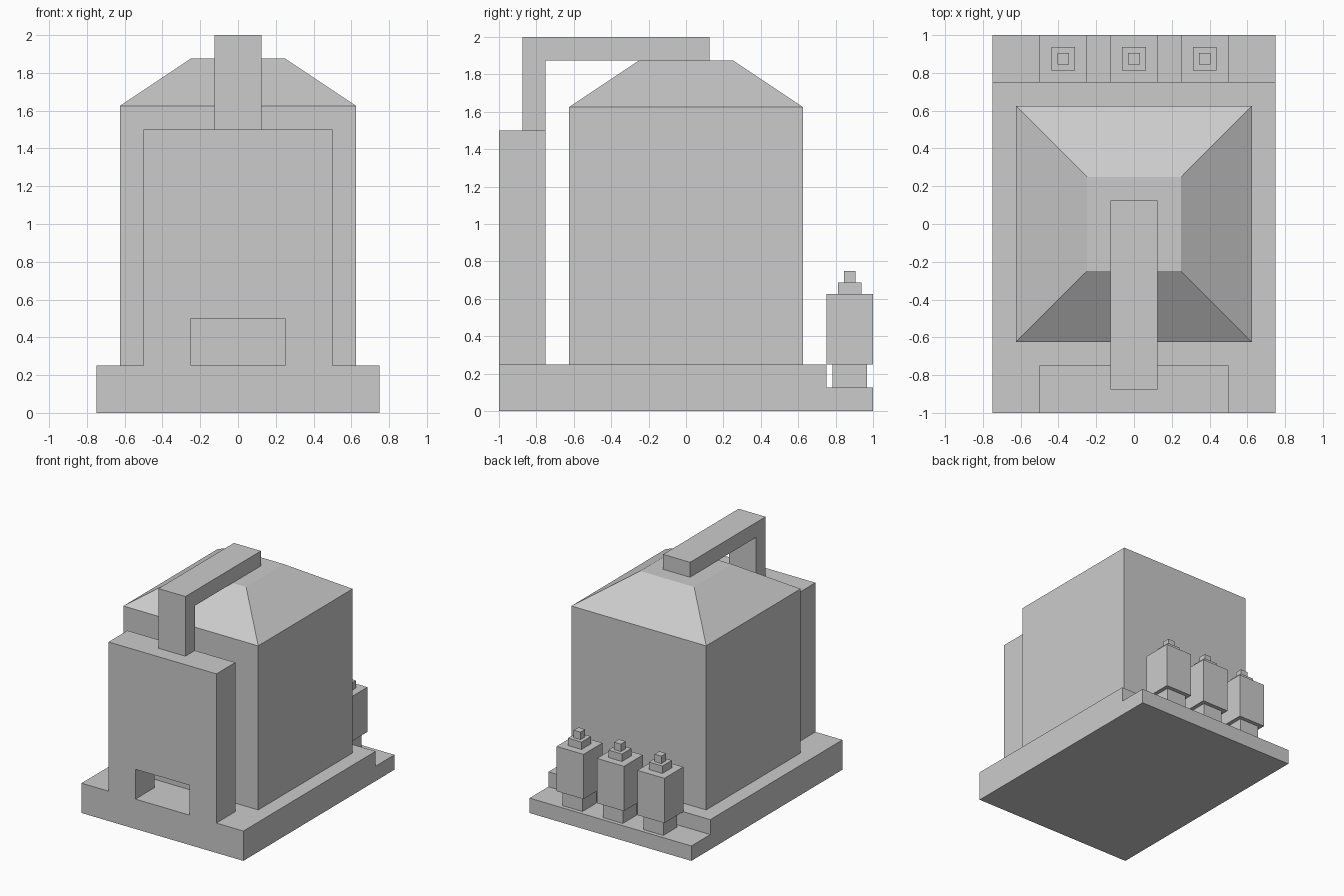
import bpy
import bmesh
from mathutils import Vector

if "Cube" in bpy.data.objects:
    bpy.data.objects.remove(bpy.data.objects["Cube"])


def finish(name, bm):
    bmesh.ops.recalc_face_normals(bm, faces=bm.faces[:])
    mesh = bpy.data.meshes.new(name)
    bm.to_mesh(mesh)
    bm.free()
    obj = bpy.data.objects.new(name, mesh)
    bpy.context.collection.objects.link(obj)
    return obj


def prism(name, points, direction):
    """Extrude a closed outline of 3D points along a direction."""
    bm = bmesh.new()
    face = bm.faces.new([bm.verts.new(p) for p in points])
    out = bmesh.ops.extrude_face_region(bm, geom=[face], use_keep_orig=True)
    verts = [g for g in out["geom"] if isinstance(g, bmesh.types.BMVert)]
    bmesh.ops.translate(bm, verts=verts, vec=Vector(direction))
    return finish(name, bm)


def block(name, x, y, z0, z1, half, top=None):
    """Square block centred on x, y; 'top' gives a tapered upper half-width."""
    bm = bmesh.new()
    bmesh.ops.create_cube(bm, size=2)
    for v in bm.verts:
        up = v.co.z > 0
        h = top if up and top is not None else half
        v.co = (x + v.co.x * h, y + v.co.y * h, z1 if up else z0)
    return finish(name, bm)


# Stepped base, side profile extruded across the width
base = [(-1, 0), (1, 0), (1, 0.125), (0.75, 0.125), (0.75, 0.25), (-1, 0.25)]
prism("stepped_base", [(-0.75, y, z) for y, z in base], (1.5, 0, 0))

# Main body and its sloped roof
block("main_body", 0, 0, 0.25, 1.625, 0.625)
block("sloped_roof", 0, 0, 1.625, 1.875, 0.625, 0.25)

# Front panel with the opening at the bottom
half = [(0.25, 0.25), (0.5, 0.25), (0.5, 1.5)]
outline = [(-0.25, 0.5), (0.25, 0.5)] + half + [(-x, z) for x, z in reversed(half)]
prism("front_panel", [(x, -1, z) for x, z in outline], (0, 0.25, 0))

# Square duct from the panel up and over to the roof
duct = [(-0.875, 1.5), (-0.75, 1.5), (-0.75, 1.875),
        (0.125, 1.875), (0.125, 2), (-0.875, 2)]
prism("overhead_duct", [(-0.125, y, z) for y, z in duct], (0.25, 0, 0))

# Three canisters standing on the rear step
for i, x in enumerate((-0.375, 0, 0.375), 1):
    for part, z0, z1, h in (("foot", 0.125, 0.25, 0.092),
                            ("body", 0.25, 0.625, 0.125),
                            ("cap", 0.625, 0.6875, 0.0625),
                            ("valve", 0.6875, 0.75, 0.03125)):
        block(f"canister_{part}_{i}", x, 0.875, z0, z1, h)
